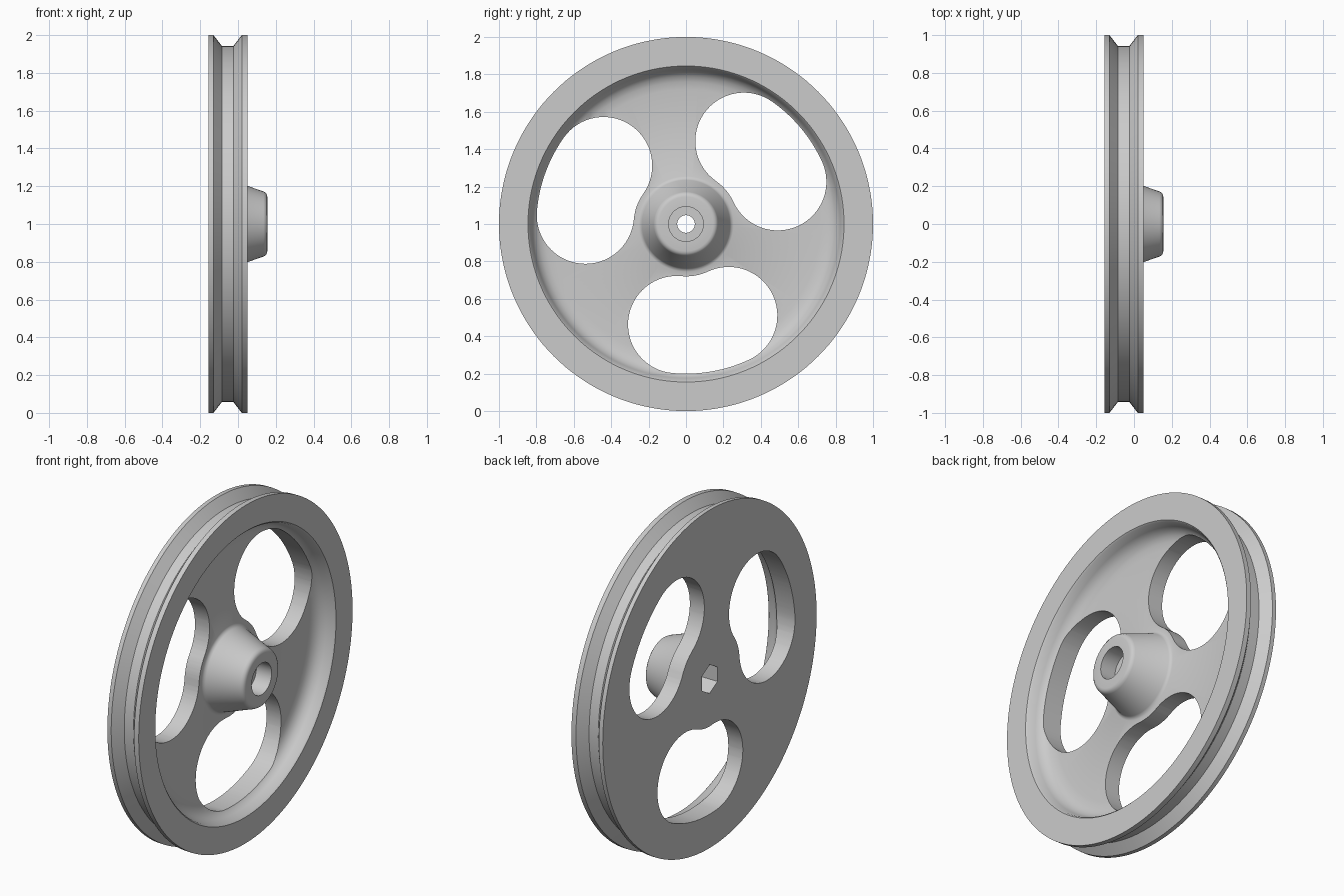
import bpy, bmesh
from math import sin, cos, pi, radians

cube = bpy.data.objects.get("Cube")
if cube:
    bpy.data.objects.remove(cube, do_unlink=True)

grey = bpy.data.materials.new("light grey")
grey.use_nodes = True
colour = (0.6, 0.6, 0.6, 1)
grey.diffuse_color = colour
grey.node_tree.nodes["Principled BSDF"].inputs["Base Color"].default_value = colour

SEGMENTS = 144
BACK, FLOOR, RIM_FRONT, HUB_FRONT = -0.155, -0.06, 0.05, 0.155


def finish(name, bm):
    bmesh.ops.recalc_face_normals(bm, faces=bm.faces)
    mesh = bpy.data.meshes.new(name)
    bm.to_mesh(mesh)
    bm.free()
    mesh.materials.append(grey)
    obj = bpy.data.objects.new(name, mesh)
    obj.location.z = 1
    bpy.context.collection.objects.link(obj)
    return obj


def lathe(name, profile):
    """Revolve a closed (x, radius) profile about the x axis."""
    bm = bmesh.new()
    rings = []
    for i in range(SEGMENTS):
        a = 2 * pi * i / SEGMENTS
        rings.append([bm.verts.new((x, r * cos(a), r * sin(a))) for x, r in profile])
    n = len(profile)
    for i, ring in enumerate(rings):
        nxt = rings[(i + 1) % SEGMENTS]
        for j in range(n):
            k = (j + 1) % n
            bm.faces.new((ring[j], ring[k], nxt[k], nxt[j]))
    return finish(name, bm)


def prism(name, outline, x0, x1):
    """Extrude a (y, z) outline along x."""
    bm = bmesh.new()
    face = bm.faces.new([bm.verts.new((x0, y, z)) for y, z in outline])
    extruded = bmesh.ops.extrude_face_region(bm, geom=[face])["geom"]
    verts = [v for v in extruded if isinstance(v, bmesh.types.BMVert)]
    bmesh.ops.translate(bm, verts=verts, vec=(x1 - x0, 0, 0))
    obj = finish(name, bm)
    obj.hide_render = True
    return obj


def arc(cy, cz, radius, start, end, steps):
    angles = [radians(start + (end - start) * i / steps) for i in range(steps + 1)]
    return [(cy + radius * cos(a), cz + radius * sin(a)) for a in angles]


def kidney(start, end, mid=0.54, half=0.26):
    """Curved slot: an arc around the axle thickened to round ends."""
    def centre(angle):
        return mid * cos(radians(angle)), mid * sin(radians(angle))
    return (arc(0, 0, mid + half, start, end, 14)
            + arc(*centre(end), half, end, end + 180, 32)[1:]
            + arc(0, 0, mid - half, end, start, 8)[1:]
            + arc(*centre(start), half, start + 180, start + 360, 32)[1:-1])


def cut(target, cutter):
    mod = target.modifiers.new("cut", "BOOLEAN")
    mod.operation = "DIFFERENCE"
    mod.solver = "EXACT"
    mod.object = cutter
    bpy.context.view_layer.objects.active = target
    bpy.ops.object.modifier_apply(modifier=mod.name)
    bpy.data.objects.remove(cutter, do_unlink=True)


# Wheel: back face, grooved rim, dished front, tapered hub, stepped bore
wheel = lathe("pulley_wheel", [
    (BACK, 0.047), (BACK, 1), (-0.13, 1), (-0.085, 0.942), (-0.025, 0.942),
    (0.02, 1), (RIM_FRONT, 1), (RIM_FRONT, 0.845), (0.042, 0.837),
    (0.0, 0.824), (-0.025, 0.81), (-0.044, 0.788), (-0.055, 0.76), (FLOOR, 0.72),
    (FLOOR, 0.255), (-0.055, 0.243), (-0.045, 0.235),
    (0.135, 0.172), (0.146, 0.166), (0.153, 0.156), (HUB_FRONT, 0.145),
    (HUB_FRONT, 0.093), (0.055, 0.093), (0.055, 0.047)])

# Three kidney openings through the web
for i in range(3):
    turn = 120 * i
    cut(wheel, prism("opening_cutter", kidney(264.7 + turn, 295 + turn), -0.3, 0.3))

# Hexagonal socket in the back
cut(wheel, prism("socket_cutter", arc(0, 0, 0.085, 30, 330, 5), -0.3, -0.05))

bpy.ops.object.select_all(action="DESELECT")
wheel.select_set(True)
bpy.context.view_layer.objects.active = wheel
bpy.ops.object.shade_smooth_by_angle(angle=radians(30))
